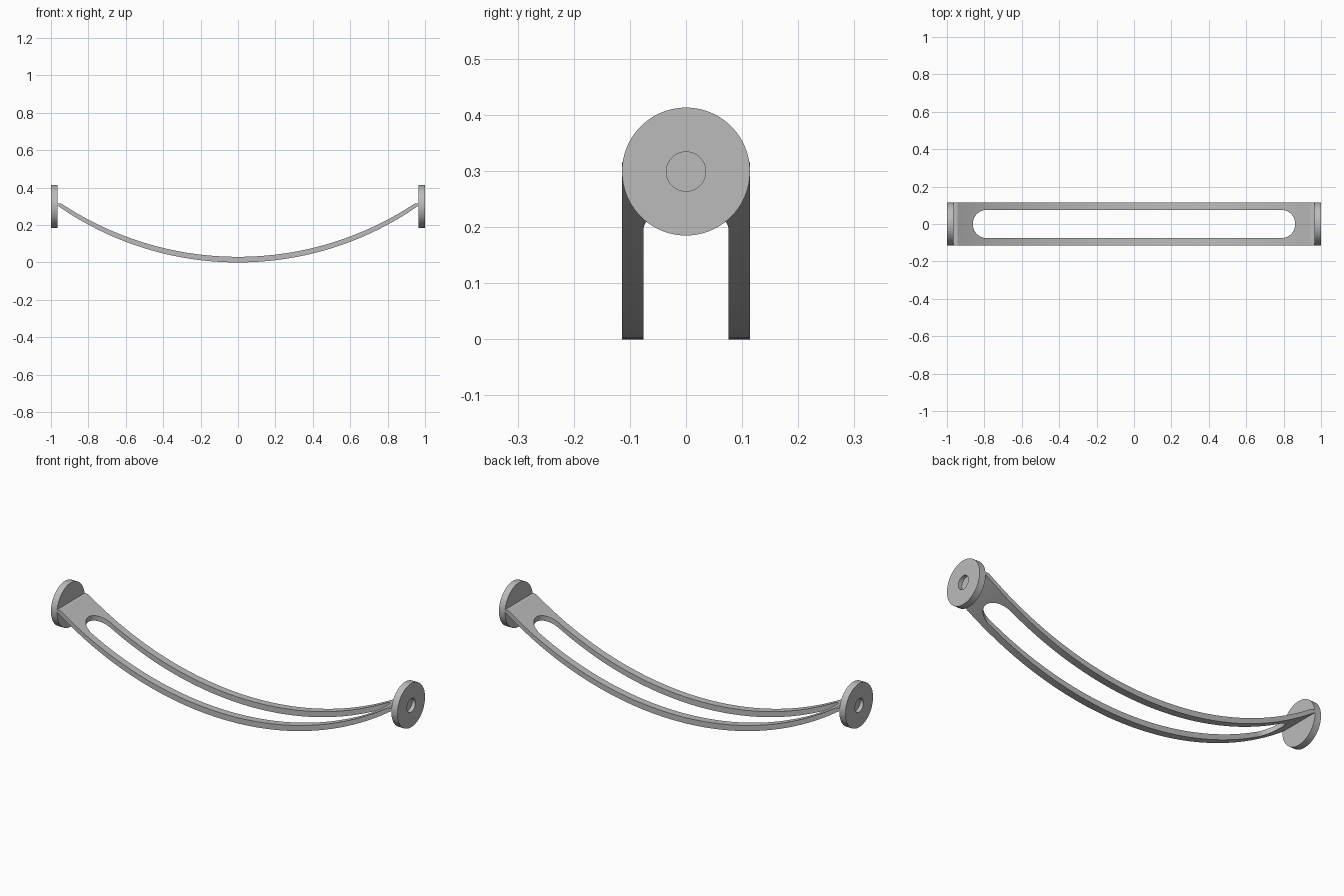
import bpy, bmesh
from math import sqrt, pi, cos, sin, radians
from mathutils import Matrix, Vector

if "Cube" in bpy.data.objects:
    bpy.data.objects.remove(bpy.data.objects["Cube"])

HALF_WIDTH = 0.114
DISC_INNER = 0.965
DISC_Z = 0.299
TIP_Z = 0.316

grey = bpy.data.materials.new("plain grey")
grey.use_nodes = True
grey.diffuse_color = (0.5, 0.5, 0.5, 1)
grey.node_tree.nodes["Principled BSDF"].inputs["Base Color"].default_value = grey.diffuse_color


def add_object(name, bm):
    bmesh.ops.recalc_face_normals(bm, faces=bm.faces)
    mesh = bpy.data.meshes.new(name)
    bm.to_mesh(mesh)
    bm.free()
    mesh.materials.append(grey)
    obj = bpy.data.objects.new(name, mesh)
    bpy.context.collection.objects.link(obj)
    return obj


def prism(name, points, depth):
    """Closed outline swept along a depth vector."""
    bm = bmesh.new()
    face = bm.faces.new([bm.verts.new(p) for p in points])
    swept = bmesh.ops.extrude_face_region(bm, geom=[face])["geom"]
    moved = [v for v in swept if isinstance(v, bmesh.types.BMVert)]
    bmesh.ops.translate(bm, verts=moved, vec=depth)
    return add_object(name, bm)


def select_only(obj):
    bpy.ops.object.select_all(action="DESELECT")
    obj.select_set(True)
    bpy.context.view_layer.objects.active = obj


def smooth(obj):
    select_only(obj)
    bpy.ops.object.shade_smooth_by_angle(angle=radians(30))


def arc(radius, base, end, steps=64):
    """Points of a sagging circular arc from -end to end."""
    xs = [end * (2 * i / steps - 1) for i in range(steps + 1)]
    return [(x, base + radius - sqrt(radius ** 2 - x ** 2)) for x in xs]


# Curved strap: underside arc, then top arc with short level tips
under = arc(1.686, 0, DISC_INNER)
upper = arc(1.709, 0.03, 0.945)
outline = under + [(DISC_INNER, TIP_Z)] + upper[::-1] + [(-DISC_INNER, TIP_Z)]
strap = prism("curved_strap", [(x, -HALF_WIDTH, z) for x, z in outline],
              Vector((0, 2 * HALF_WIDTH, 0)))

# Long round-ended slot through the strap
SLOT_R, SLOT_X = 0.076, 0.786
slot = []
for side in (1, -1):
    for i in range(33):
        a = -pi / 2 + pi * i / 32
        slot.append((side * (SLOT_X + SLOT_R * cos(a)), side * SLOT_R * sin(a), -0.1))
cutter = prism("slot_cutter", slot, Vector((0, 0, 0.7)))
cutter.hide_render = True
cut = strap.modifiers.new("slot", "BOOLEAN")
cut.operation = "DIFFERENCE"
cut.solver = "EXACT"
cut.object = cutter
select_only(strap)
bpy.ops.object.modifier_apply(modifier=cut.name)
bpy.data.objects.remove(cutter)
smooth(strap)

# End discs, each with a blind hole in its outer face
HOLE_R, HOLE_FLOOR = 0.035, 0.98
section = [(DISC_INNER, 0), (DISC_INNER, HALF_WIDTH), (1, HALF_WIDTH),
           (1, HOLE_R), (HOLE_FLOOR, HOLE_R), (HOLE_FLOOR, 0)]
for side, name in ((1, "left_end_disc"), (-1, "right_end_disc")):
    bm = bmesh.new()
    verts = [bm.verts.new((side * x, 0, r)) for x, r in section]
    edges = [bm.edges.new(pair) for pair in zip(verts, verts[1:])]
    bmesh.ops.spin(bm, geom=verts + edges, cent=(0, 0, 0), axis=(1, 0, 0),
                   angle=2 * pi, steps=96)
    bmesh.ops.remove_doubles(bm, verts=bm.verts, dist=0.0001)
    bmesh.ops.transform(bm, matrix=Matrix.Translation((0, 0, DISC_Z)), verts=bm.verts)
    smooth(add_object(name, bm))
